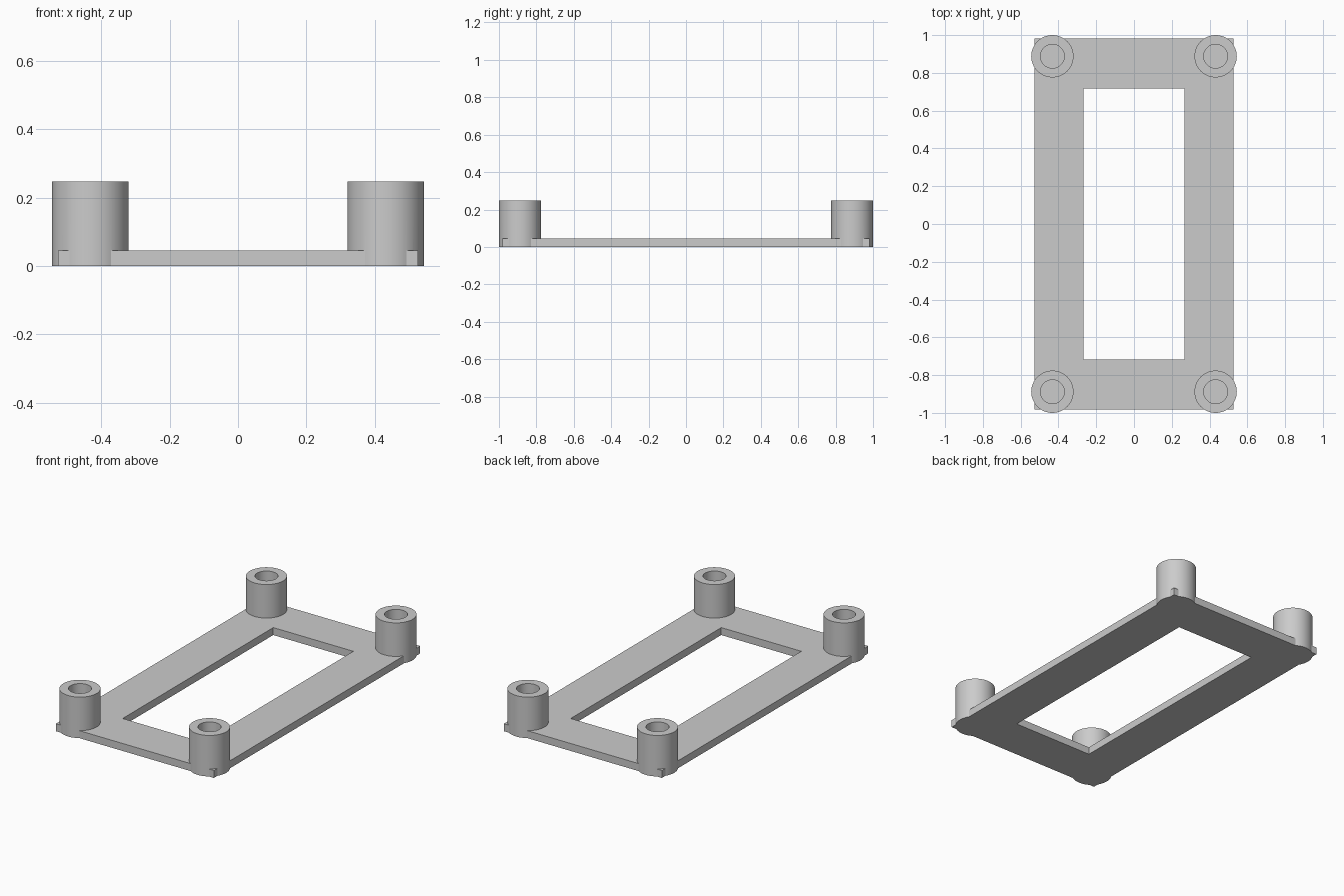
import bpy

if "Cube" in bpy.data.objects:
    bpy.data.objects.remove(bpy.data.objects["Cube"])

PLATE_X, PLATE_Y, PLATE_H = 0.527, 0.982, 0.045
OPEN_X, OPEN_Y = 0.267, 0.717
POST_X, POST_Y, POST_R, POST_H = 0.432, 0.888, 0.112, 0.247
BORE_R = 0.063

grey = bpy.data.materials.new("plain grey")
grey.diffuse_color = (0.6, 0.6, 0.6, 1)
grey.use_nodes = True
grey.node_tree.nodes["Principled BSDF"].inputs["Base Color"].default_value = grey.diffuse_color


def box(name, hx, hy, z0, z1):
    bpy.ops.mesh.primitive_cube_add(size=1, location=(0, 0, (z0 + z1) / 2))
    ob = bpy.context.object
    ob.name = name
    ob.scale = (2 * hx, 2 * hy, z1 - z0)
    bpy.ops.object.transform_apply(location=True, scale=True)
    return ob


def cylinder(name, x, y, r, z0, z1):
    bpy.ops.mesh.primitive_cylinder_add(vertices=64, radius=r, depth=z1 - z0,
                                        location=(x, y, (z0 + z1) / 2))
    ob = bpy.context.object
    ob.name = name
    bpy.ops.object.transform_apply(location=True)
    return ob


def combine(target, other, operation):
    mod = target.modifiers.new("combine", 'BOOLEAN')
    mod.operation, mod.object, mod.solver = operation, other, 'EXACT'
    bpy.context.view_layer.objects.active = target
    bpy.ops.object.modifier_apply(modifier=mod.name)
    bpy.data.objects.remove(other)


# Flat rectangular frame with its central opening
frame = box("mounting_frame", PLATE_X, PLATE_Y, 0, PLATE_H)
combine(frame, box("opening", OPEN_X, OPEN_Y, -0.1, 0.2), 'DIFFERENCE')

# Corner standoffs fused to the frame, each with a blind bore
for sx in (-1, 1):
    for sy in (-1, 1):
        x, y = sx * POST_X, sy * POST_Y
        combine(frame, cylinder("post", x, y, POST_R, 0, POST_H), 'UNION')
        combine(frame, cylinder("bore", x, y, BORE_R, PLATE_H, POST_H + 0.1), 'DIFFERENCE')

# Colour and shading
frame.data.materials.clear()
frame.data.materials.append(grey)
for p in frame.data.polygons:
    p.material_index = 0
bpy.ops.object.select_all(action='DESELECT')
frame.select_set(True)
bpy.context.view_layer.objects.active = frame
bpy.ops.object.shade_smooth_by_angle()
